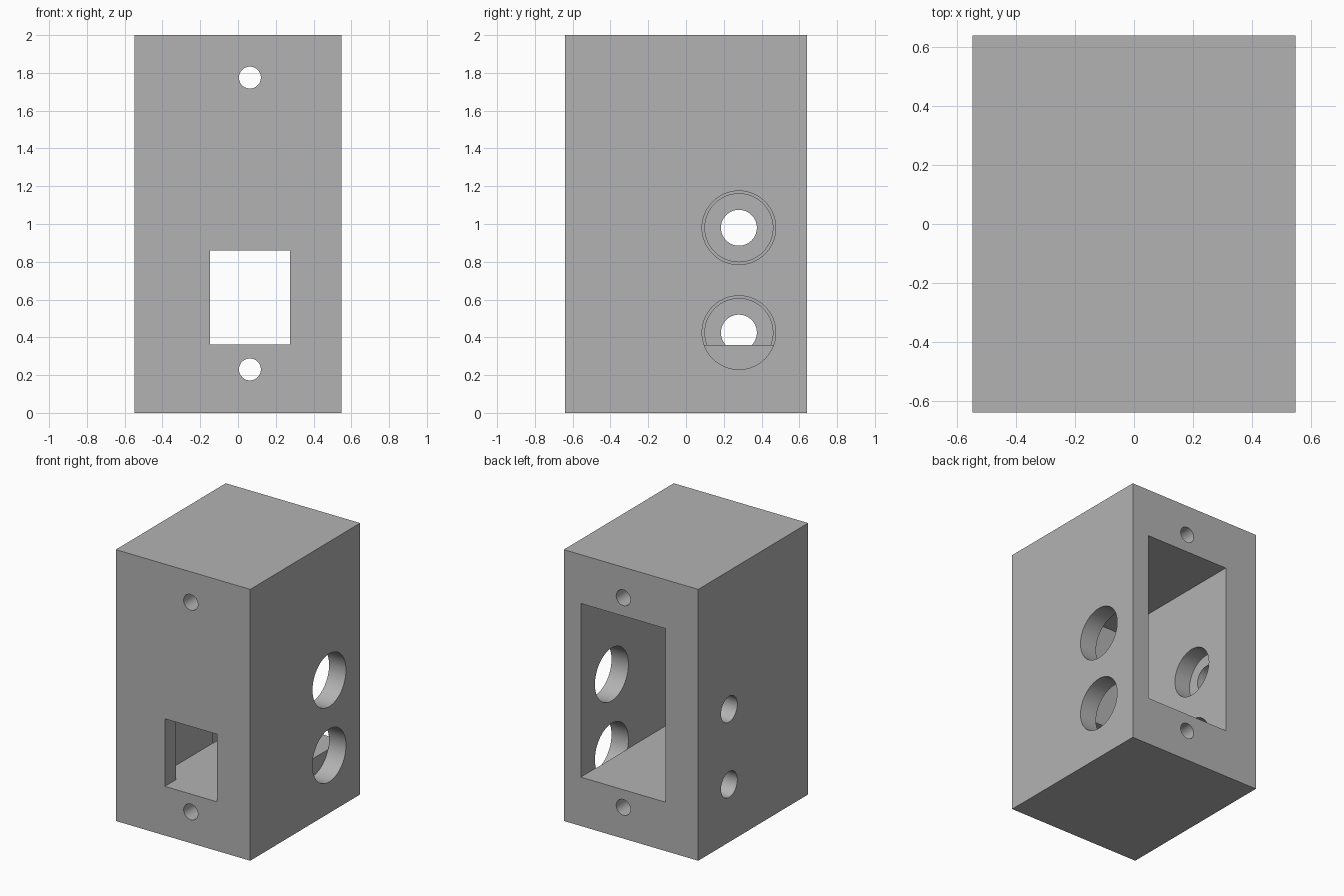
import bpy
import bmesh
from math import radians
from mathutils import Matrix, Vector

cube = bpy.data.objects.get("Cube")
if cube:
    bpy.data.objects.remove(cube, do_unlink=True)

grey = bpy.data.materials.new("plain grey")
grey.use_nodes = True
colour = (0.45, 0.45, 0.45, 1)
grey.diffuse_color = colour
grey.node_tree.nodes["Principled BSDF"].inputs["Base Color"].default_value = colour


def finish(name, bm):
    mesh = bpy.data.meshes.new(name)
    bm.to_mesh(mesh)
    bm.free()
    mesh.materials.append(grey)
    obj = bpy.data.objects.new(name, mesh)
    bpy.context.scene.collection.objects.link(obj)
    return obj


def box(name, low, high):
    low, high = Vector(low), Vector(high)
    bm = bmesh.new()
    bmesh.ops.create_cube(bm, size=1, matrix=Matrix.Translation((low + high) / 2)
                          @ Matrix.Diagonal((*(high - low), 1)))
    return finish(name, bm)


def rod(name, start, end, radius):
    start, end = Vector(start), Vector(end)
    axis = end - start
    turn = axis.to_track_quat('Z', 'Y').to_matrix().to_4x4()
    bm = bmesh.new()
    bmesh.ops.create_cone(bm, cap_ends=True, segments=64, radius1=radius, radius2=radius,
                          depth=axis.length, matrix=Matrix.Translation((start + end) / 2) @ turn)
    return finish(name, bm)


W, D, H = 0.548, 0.64, 2.0      # half width, half depth, height
IN_R, IN_L = -0.28, 0.41        # inner faces of the side walls
FLOOR, CEILING = 0.36, 1.64
OVER = 0.1                      # cutter overshoot
GAP = 0.002                     # keeps cutter faces from coinciding

housing = box("housing", (-W, -D, 0), (W, D, H))

# Cavity open at the back, and the window in the front wall
cutters = [
    box("cavity_cutter", (IN_R, -0.51, FLOOR), (IN_L, D + OVER, CEILING)),
    box("window_cutter", (-0.148, -D - OVER, FLOOR + GAP), (0.275, -0.4, 0.86)),
]

# Screw bores running front to back
for z in (0.23, 1.775):
    cutters.append(rod("screw_bore_cutter", (0.063, -D - OVER, z), (0.063, D + OVER, z), 0.058))

# Side ports: wide hole on one side, counterbored small hole on the other
for z in (0.425, 0.98):
    y = 0.28
    cutters.append(rod("wide_port_cutter", (IN_L - GAP, y, z), (W + OVER, y, z), 0.195))
    cutters.append(rod("counterbore_cutter", (-0.41, y, z), (IN_R + GAP, y, z), 0.18))
    cutters.append(rod("small_port_cutter", (-W - OVER, y, z), (-0.35, y, z), 0.095))

for cutter in cutters:
    cutter.hide_render = True
    cut = housing.modifiers.new(cutter.name, 'BOOLEAN')
    cut.operation = 'DIFFERENCE'
    cut.solver = 'EXACT'
    cut.object = cutter

# Bake the cuts and drop the cutters
bpy.context.view_layer.update()
baked = bpy.data.meshes.new_from_object(
    housing.evaluated_get(bpy.context.evaluated_depsgraph_get()))
housing.modifiers.clear()
housing.data = baked
for cutter in cutters:
    bpy.data.objects.remove(cutter, do_unlink=True)

# Smooth bores, sharp edges
bpy.ops.object.select_all(action='DESELECT')
housing.select_set(True)
bpy.context.view_layer.objects.active = housing
bpy.ops.object.shade_smooth_by_angle(angle=radians(30))
